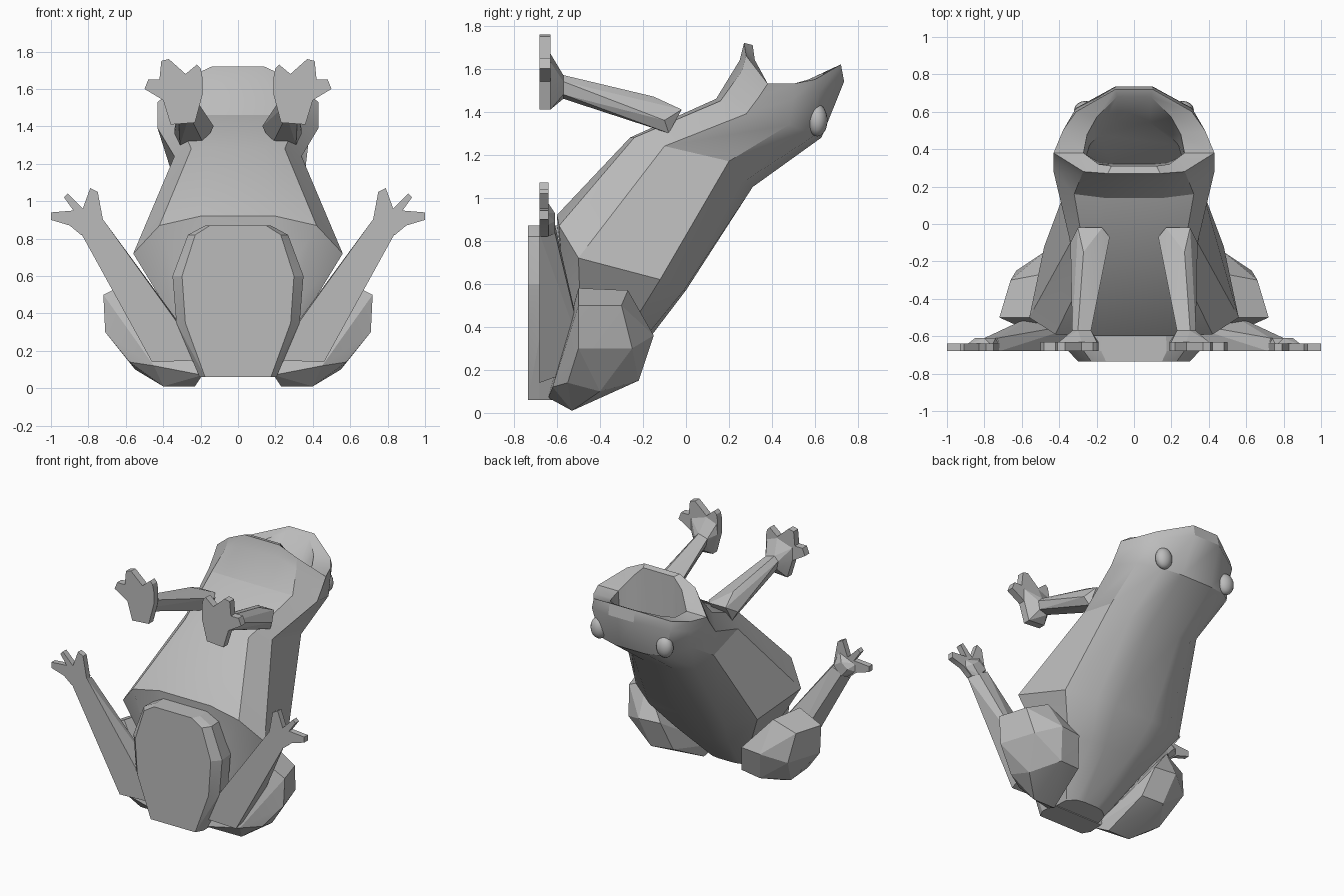
import bpy, bmesh, math

cube = bpy.data.objects.get("Cube")
if cube:
    bpy.data.objects.remove(cube)

GREY = (0.5, 0.5, 0.5, 1)
mat = bpy.data.materials.new("plain grey")
mat.use_nodes = True
mat.diffuse_color = GREY
mat.node_tree.nodes["Principled BSDF"].inputs["Base Color"].default_value = GREY


def finish(bm, name, angle=30):
    bmesh.ops.recalc_face_normals(bm, faces=bm.faces)
    me = bpy.data.meshes.new(name)
    bm.to_mesh(me)
    bm.free()
    me.materials.append(mat)
    ob = bpy.data.objects.new(name, me)
    bpy.context.collection.objects.link(ob)
    bpy.ops.object.select_all(action='DESELECT')
    ob.select_set(True)
    bpy.context.view_layer.objects.active = ob
    bpy.ops.object.shade_smooth_by_angle(angle=math.radians(angle))


def hull(name, points, angle=12):
    bm = bmesh.new()
    for p in points:
        bm.verts.new(p)
    res = bmesh.ops.convex_hull(bm, input=bm.verts)
    inside = [v for v in res["geom_interior"] if isinstance(v, bmesh.types.BMVert)]
    bmesh.ops.delete(bm, geom=inside, context='VERTS')
    finish(bm, name, angle)


def plate(name, outline, y_front, y_back, side):
    """Extrude an (x, z) outline along y."""
    bm = bmesh.new()
    face = bm.faces.new([bm.verts.new((side * x, y_front, z)) for x, z in outline])
    ext = bmesh.ops.extrude_face_region(bm, geom=[face])
    moved = [v for v in ext["geom"] if isinstance(v, bmesh.types.BMVert)]
    bmesh.ops.translate(bm, verts=moved, vec=(0, y_back - y_front, 0))
    finish(bm, name)


def both(points, side):
    return [(side * x, y, z) for x, y, z in points]


# Body cross-sections, halves running from the belly round to the back
SHAPE = [(0, .38), (.04, .74), (.2, 1), (.72, .9), (.95, .58), (1, .3)]


def section(fy, fz, by, bz, w):
    return [(w * k, fy + (by - fy) * t, fz + (bz - fz) * t) for t, k in SHAPE]


waist = [(.2, -.6, .92), (.42, -.59, .87), (.56, -.5, .72),
         (.48, -.12, .62), (.3, -.01, .57), (.15, 0, .57)]
neck = [(.14, -.26, 1.28), (.25, -.24, 1.28), (.34, -.1, 1.24),
        (.36, .2, 1.17), (.25, .26, 1.07), (.12, .31, 1.05)]
jaw = [(.16, .14, 1.46), (.32, .16, 1.45), (.43, .28, 1.39),
       (.38, .48, 1.34), (.26, .6, 1.29), (.12, .63, 1.28)]
under_rim = [(.15, .25, 1.64), (.28, .26, 1.59), (.43, .34, 1.47),
             (.38, .5, 1.46), (.31, .62, 1.49), (.1, .735, 1.54)]
rim = [(.14, .27, 1.72), (.27, .28, 1.66), (.43, .38, 1.53),
       (.38, .5, 1.53), (.31, .6, 1.55), (.1, .72, 1.62)]
lip = [(.12, .31, 1.71), (.19, .32, 1.64), (.27, .38, 1.53),
       (.25, .48, 1.52), (.2, .57, 1.55), (.09, .68, 1.6)]
# The throat floor runs parallel to the back
throat = [(x * .95, .32 + (y - .31) * .6, 1.12 + (y - .31) * .75) for x, y, z in lip]
halves = [section(-.62, .06, -.44, .08, .18), section(-.57, .4, -.16, .36, .36),
          waist, neck, jaw, under_rim, rim, lip, throat]

bm = bmesh.new()
rings = []
for half in halves:
    full = half + [(-x, y, z) for x, y, z in reversed(half)]
    rings.append([bm.verts.new(p) for p in full])
for a, b in zip(rings, rings[1:]):
    for i in range(len(a)):
        j = (i + 1) % len(a)
        bm.faces.new((a[i], a[j], b[j], b[i]))
bm.faces.new(rings[0])
bm.faces.new(rings[-1])
finish(bm, "body")

# Belly pad with bevelled edge
pad = [(.17, .87), (.26, .82), (.34, .6), (.32, .35), (.2, .06)]
pad += [(-x, z) for x, z in reversed(pad)]
hull("belly_pad", [(x * .88, -.735, z) for x, z in pad]
     + [(x * 1.03, -.68, z) for x, z in pad] + [(x, -.57, z) for x, z in pad])

# Limbs, mirrored
THIGH = [(.72, -.5, .5), (.71, -.5, .3), (.66, -.3, .5), (.55, -.5, .58), (.5, -.27, .57),
         (.48, -.15, .36), (.63, -.25, .3), (.43, -.22, .15), (.55, -.4, .1), (.4, -.53, .01),
         (.23, -.53, .01), (.19, -.64, .07), (.45, -.62, .12), (.58, -.55, .14),
         (.27, -.24, .16), (.32, -.17, .36)]
SHIN = [(.18, -.68, .15), (.46, -.68, .14), (.84, -.68, .83), (.72, -.68, .9),
        (.22, -.52, .22), (.48, -.46, .22), (.8, -.61, .84), (.73, -.61, .88)]
FOOT = [(.72, .89), (.75, 1.05), (.79, 1.07), (.83, .96), (.91, 1.04), (.93, 1.02),
        (.88, .95), (1, .94), (1, .9), (.9, .87), (.84, .82)]
HEEL = [(.72, -.65, .89), (.76, -.65, .99), (.9, -.65, .93), (.9, -.65, .87), (.84, -.65, .82),
        (.74, -.61, .89), (.8, -.61, .93), (.85, -.61, .89), (.8, -.61, .83)]
HAND = [(.23, 1.42), (.19, 1.57), (.19, 1.66), (.2, 1.71), (.22, 1.73), (.28, 1.68),
        (.37, 1.76), (.41, 1.75), (.42, 1.65), (.48, 1.65), (.5, 1.6), (.4, 1.54),
        (.36, 1.41)]
WRIST = [(.24, 1.5), (.26, 1.46), (.32, 1.48), (.33, 1.54), (.3, 1.57), (.23, 1.55)]
PALM = [(.23, 1.42), (.19, 1.57), (.2, 1.64), (.28, 1.67), (.4, 1.63), (.4, 1.54), (.36, 1.41)]
SHOULDER = [(.13, -.07, 1.4), (.17, -.02, 1.41), (.3, -.02, 1.41), (.34, -.1, 1.36),
            (.31, -.08, 1.3), (.18, -.08, 1.3), (.27, -.15, 1.47)]
for side, word in ((1, "left"), (-1, "right")):
    hull(word + "_thigh", both(THIGH, side))
    hull(word + "_shin", both(SHIN, side))
    plate(word + "_foot", FOOT, -.68, -.64, side)
    hull(word + "_heel", both(HEEL, side))
    plate(word + "_hand", HAND, -.68, -.63, side)
    wrist = [(x, -.57, z) for x, z in WRIST]
    palm = [(x, -.63, z) for x, z in PALM]
    hull(word + "_palm", both(wrist + palm, side))
    hull(word + "_arm", both(wrist + SHOULDER, side))
    # Eye
    bm = bmesh.new()
    bmesh.ops.create_uvsphere(bm, u_segments=16, v_segments=10, radius=1)
    bmesh.ops.scale(bm, verts=bm.verts, vec=(.06, .048, .075))
    bmesh.ops.translate(bm, verts=bm.verts, vec=(side * .26, .61, 1.36))
    finish(bm, word + "_eye", 40)
